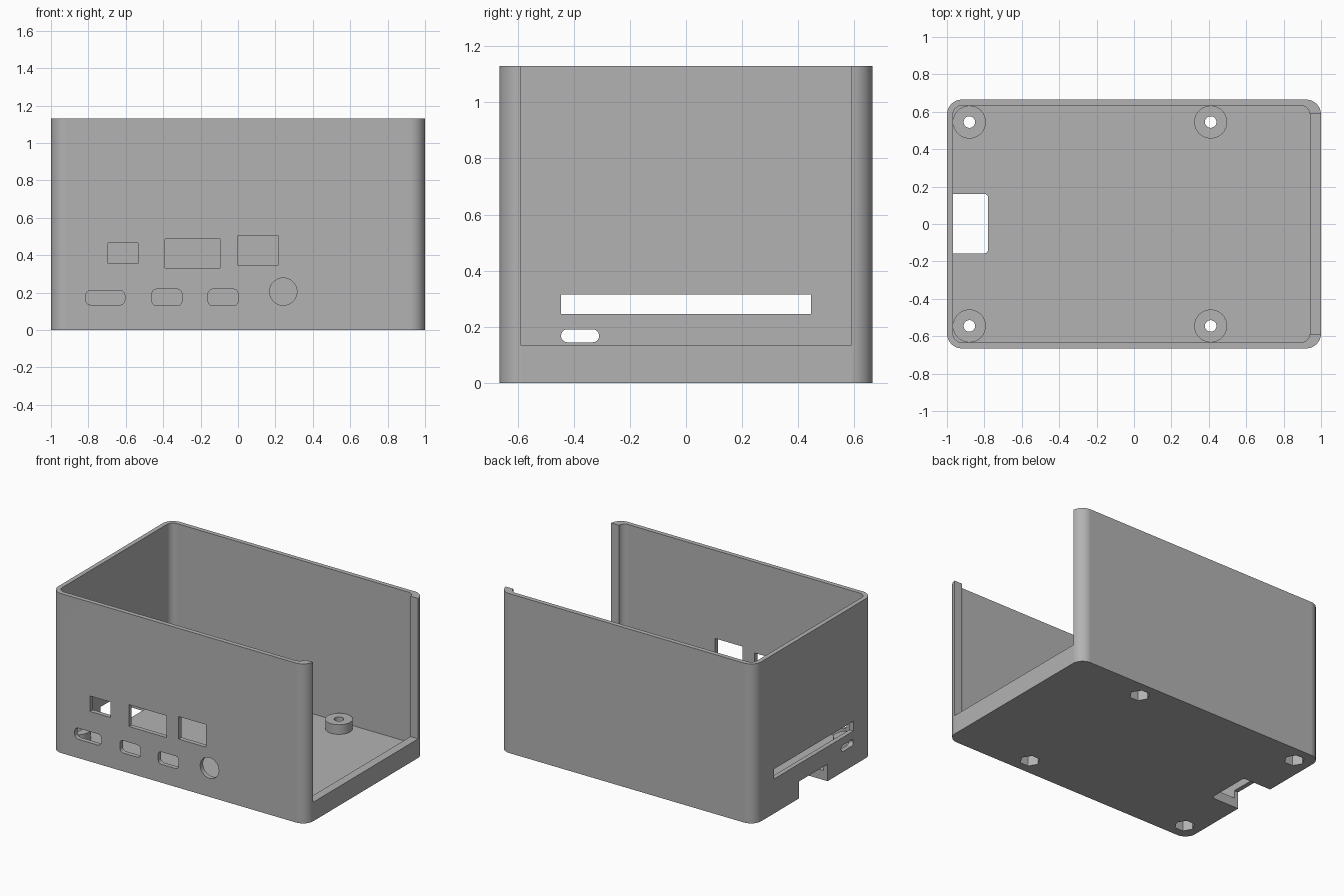
import bpy, bmesh, math
from mathutils import Vector

cube = bpy.data.objects.get("Cube")
if cube:
    bpy.data.objects.remove(cube, do_unlink=True)

# Single matte grey plastic
grey = bpy.data.materials.new("grey plastic")
grey.use_nodes = True
colour = (0.45, 0.45, 0.45, 1)
grey.diffuse_color = colour
grey.node_tree.nodes["Principled BSDF"].inputs["Base Color"].default_value = colour

HEIGHT, HALF_Y, WALL, FLOOR, SILL = 1.13, 0.665, 0.032, 0.067, 0.135


def rounded(u0, u1, v0, v1, r=0.0, steps=8):
    """Outline of a rectangle with optional round corners."""
    if r == 0:
        return [(u0, v0), (u1, v0), (u1, v1), (u0, v1)]
    points = []
    corners = [(u1 - r, v1 - r), (u0 + r, v1 - r), (u0 + r, v0 + r), (u1 - r, v0 + r)]
    for k, (cu, cv) in enumerate(corners):
        for i in range(steps + 1):
            a = math.pi / 2 * (k + i / steps)
            points.append((cu + r * math.cos(a), cv + r * math.sin(a)))
    return points


def circle(cu, cv, r, n=40):
    return [(cu + r * math.cos(2 * math.pi * i / n), cv + r * math.sin(2 * math.pi * i / n))
            for i in range(n)]


def prism(name, outline, axis, lo, hi):
    """Extrude an outline along an axis from lo to hi."""
    place = {"x": lambda u, v, w: (w, u, v),
             "y": lambda u, v, w: (u, w, v),
             "z": lambda u, v, w: (u, v, w)}[axis]
    bm = bmesh.new()
    face = bm.faces.new([bm.verts.new(place(u, v, lo)) for u, v in outline])
    top = bmesh.ops.extrude_face_region(bm, geom=[face])
    verts = [g for g in top["geom"] if isinstance(g, bmesh.types.BMVert)]
    bmesh.ops.translate(bm, verts=verts, vec=Vector(place(0, 0, hi - lo)))
    bmesh.ops.recalc_face_normals(bm, faces=bm.faces)
    mesh = bpy.data.meshes.new(name)
    bm.to_mesh(mesh)
    bm.free()
    mesh.materials.append(grey)
    obj = bpy.data.objects.new(name, mesh)
    bpy.context.collection.objects.link(obj)
    return obj


def combine(target, tool, operation="DIFFERENCE"):
    """Apply a boolean and discard the tool."""
    mod = target.modifiers.new("boolean", "BOOLEAN")
    mod.object, mod.operation, mod.solver = tool, operation, "EXACT"
    bpy.context.view_layer.objects.active = target
    bpy.ops.object.modifier_apply(modifier=mod.name)
    bpy.data.objects.remove(tool, do_unlink=True)


# Open-topped shell with a thicker wall on the open end
case = prism("case_body", rounded(-1, 1, -HALF_Y, HALF_Y, 0.08, 12), "z", 0, HEIGHT)
inner_y = HALF_Y - WALL
cavity = rounded(-1 + WALL, 0.94, -inner_y, inner_y, 0.048, 12)
combine(case, prism("cavity", cavity, "z", FLOOR, HEIGHT + 0.1))

# Large end opening above a low sill
combine(case, prism("end_opening", rounded(-0.59, 0.59, SILL, HEIGHT + 0.1), "x", 0.9, 1.1))

# Mounting bosses, screw holes and nut pockets
mounts = [(x, y) for x in (-0.88, 0.41) for y in (-0.545, 0.545)]
for x, y in mounts:
    combine(case, prism("boss", circle(x, y, 0.088), "z", FLOOR - 0.02, SILL), "UNION")
for x, y in mounts:
    combine(case, prism("screw_hole", circle(x, y, 0.031, 24), "z", -0.1, 0.3))
    combine(case, prism("nut_pocket", circle(x, y, 0.066, 6), "z", -0.1, 0.07))

# Front ports: left, right, bottom, top, corner radius
for port in [(-0.695, -0.535, 0.355, 0.465, 0), (-0.39, -0.095, 0.33, 0.485, 0),
             (0, 0.215, 0.345, 0.505, 0), (-0.815, -0.605, 0.133, 0.212, 0.03),
             (-0.46, -0.3, 0.13, 0.218, 0.025), (-0.16, 0, 0.13, 0.218, 0.025)]:
    combine(case, prism("port", rounded(*port), "y", -0.8, -0.6))
combine(case, prism("round_port", circle(0.242, 0.205, 0.073), "y", -0.8, -0.6))

# Closed end: ribbon slot, small rounded slot and card notch through the floor
combine(case, prism("ribbon_slot", rounded(-0.445, 0.445, 0.245, 0.315), "x", -1.1, -0.9))
combine(case, prism("small_slot", rounded(-0.445, -0.31, 0.145, 0.191, 0.022), "x", -1.1, -0.9))
notch = prism("card_notch", rounded(-1.2, -0.78, -0.157, 0.161, 0.02), "z", -0.1, 0.12)
combine(case, notch)

# Smooth round corners, crisp edges
bpy.ops.object.select_all(action="DESELECT")
case.select_set(True)
bpy.context.view_layer.objects.active = case
bpy.ops.object.shade_smooth_by_angle(angle=math.radians(30))
weighted = case.modifiers.new("weighted normals", "WEIGHTED_NORMAL")
weighted.keep_sharp = True
